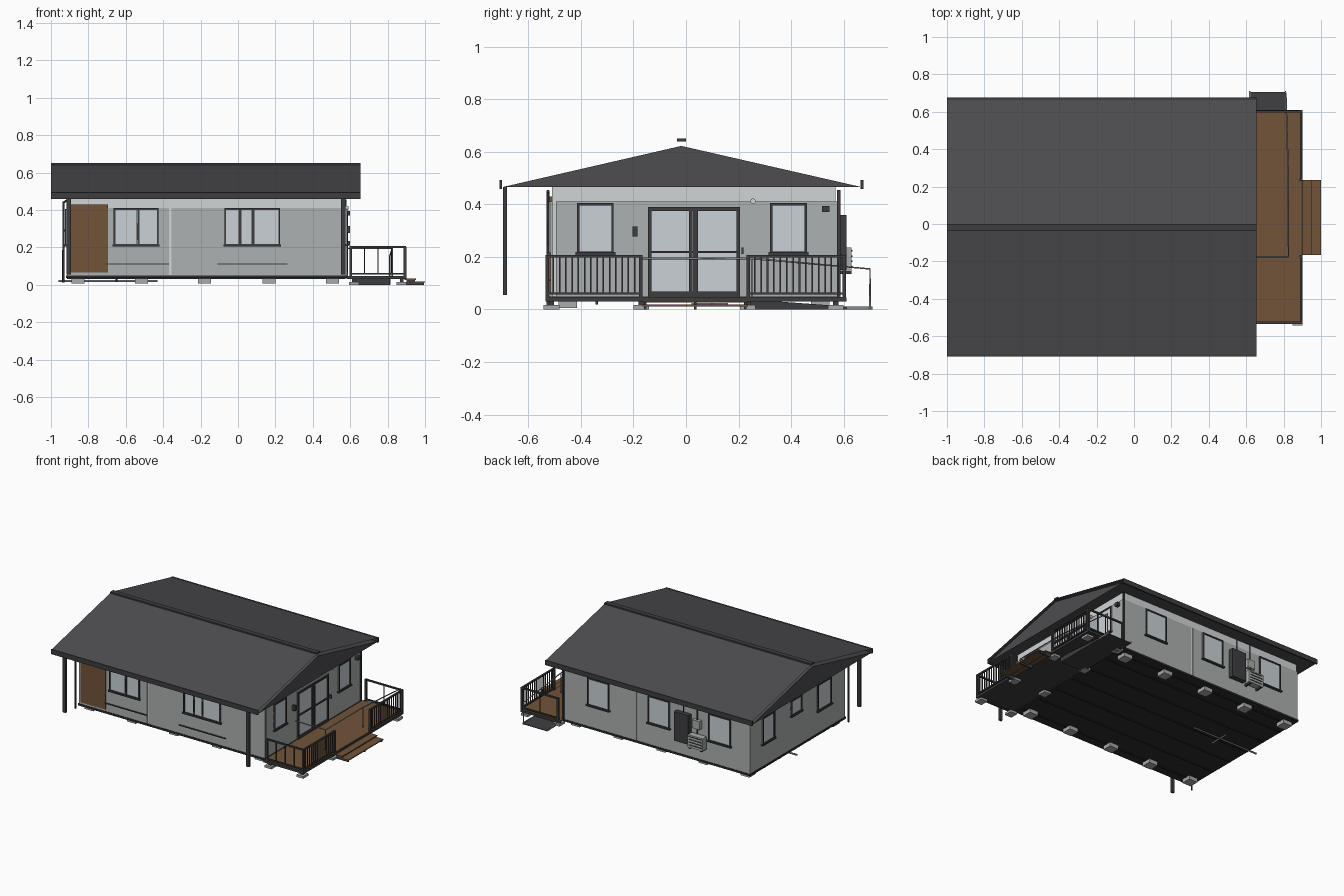
import bpy, bmesh, math
from mathutils import Vector

if "Cube" in bpy.data.objects:
    bpy.data.objects.remove(bpy.data.objects["Cube"])


def mat(name, r, g, b):
    m = bpy.data.materials.new(name)
    m.diffuse_color = (r, g, b, 1)
    m.use_nodes = True
    m.node_tree.nodes["Principled BSDF"].inputs["Base Color"].default_value = m.diffuse_color
    return m


ROOF = mat("roof charcoal", .075, .073, .081)
TRIM = mat("dark trim", .048, .048, .053)
GREY = mat("cladding grey", .42, .44, .44)
WHITE = mat("wall white", .64, .66, .67)
GLASS = mat("window glass", .59, .64, .67)
WOOD = mat("brown wood", .165, .088, .042)
FLOOR = mat("floor black", .026, .026, .029)
STONE = mat("footing concrete", .40, .41, .41)
METAL = mat("rail metal", .24, .26, .28)


def finish(name, bm, m):
    me = bpy.data.meshes.new(name)
    bmesh.ops.recalc_face_normals(bm, faces=bm.faces)
    bm.to_mesh(me)
    bm.free()
    me.materials.append(m)
    ob = bpy.data.objects.new(name, me)
    bpy.context.collection.objects.link(ob)
    return ob


def boxes(name, m, items):
    """One object from boxes given as (x0, x1, y0, y1, z0, z1)."""
    bm = bmesh.new()
    for x0, x1, y0, y1, z0, z1 in items:
        vs = bmesh.ops.create_cube(bm, size=1)["verts"]
        for v in vs:
            v.co = ((x0 + x1) / 2 + v.co.x * (x1 - x0),
                    (y0 + y1) / 2 + v.co.y * (y1 - y0),
                    (z0 + z1) / 2 + v.co.z * (z1 - z0))
    return finish(name, bm, m)


def prism(name, m, profile, x0, x1):
    """Extrude a (y, z) profile along x."""
    bm = bmesh.new()
    f = bm.faces.new([bm.verts.new((x0, y, z)) for y, z in profile])
    r = bmesh.ops.extrude_face_region(bm, geom=[f])
    new = [v for v in r["geom"] if isinstance(v, bmesh.types.BMVert)]
    bmesh.ops.translate(bm, verts=new, vec=(x1 - x0, 0, 0))
    return finish(name, bm, m)


def tube(name, m, paths, r):
    cu = bpy.data.curves.new(name, "CURVE")
    cu.dimensions = "3D"
    cu.bevel_depth, cu.bevel_resolution, cu.use_fill_caps = r, 1, True
    for pts in paths:
        s = cu.splines.new("POLY")
        s.points.add(len(pts) - 1)
        for p, c in zip(s.points, pts):
            p.co = (*c, 1)
    cu.materials.append(m)
    ob = bpy.data.objects.new(name, cu)
    bpy.context.collection.objects.link(ob)


# House extents
X0, X1, Y0, Y1 = -.915, .575, -.515, .575


def on_wall(side, u0, u1, z0, z1, d0, d1):
    """Box on a wall; u runs along it, d is the distance outward."""
    if side == "front":
        return (u0, u1, Y0 - d1, Y0 - d0, z0, z1)
    if side == "back":
        return (u0, u1, Y1 + d0, Y1 + d1, z0, z1)
    if side == "right":
        return (X1 + d0, X1 + d1, u0, u1, z0, z1)
    return (X0 - d1, X0 - d0, u0, u1, z0, z1)


def window(name, side, u0, u1, z0, z1, bars=(), t=.009, sill=True):
    w = lambda a, b, c, d, e=.010: on_wall(side, a, b, c, d, -.004, e)
    boxes(name + "_glass", GLASS, [w(u0, u1, z0, z1, .004)])
    fr = [w(u0, u0 + t, z0, z1), w(u1 - t, u1, z0, z1),
          w(u0, u1, z0, z0 + t), w(u0, u1, z1 - t, z1)]
    fr += [w(b - .004, b + .004, z0, z1, .008) for b in bars]
    if sill:
        fr.append(w(u0 - .006, u1 + .006, z0 - .004, z0 + .006, .016))
    boxes(name + "_frame", TRIM, fr)


# Wall body and grey cladding panels, leaving white bands showing
i = .006
boxes("wall_body", WHITE, [(X0 + i, X1 - i, Y0 + i, Y1 - i, .045, .467)])
boxes("cladding", GREY, [on_wall(s, a, b, .048, .41, -.008, 0) for s, a, b in (
    ("front", X0, -.370), ("front", -.356, X1), ("back", X0, -.02), ("back", -.006, X1),
    ("right", Y0 + .02, Y1 - .006), ("left", Y0 + .006, Y1 - .006))])
boxes("floor_slab", FLOOR, [(X0 - .004, X1 + .004, Y0 - .004, Y1 + .004, .036, .05)])
boxes("floor_joists", FLOOR, [(X0, X1, y - .006, y + .006, .031, .037)
                              for y in (-.45, -.28, -.11, .06, .23, .40, .51)])
boxes("house_footings", STONE, [(x - .035, x + .035, y - .035, y + .035, .006, .033)
                                for x in (-.855, -.515, -.18, .165, .505) for y in (-.45, .51)])

# Roof: solid gable with thin sheets floating just above it
prism("gable_and_soffit", ROOF, [(-.70, .465), (.67, .465), (-.018, .622)], -.998, .653)
for nm, y in (("roof_sheet_front", -.705), ("roof_sheet_back", .67)):
    bm = bmesh.new()
    bm.faces.new([bm.verts.new(c) for c in
                  ((-1, y, .49), (.655, y, .49), (.655, -.018, .645), (-1, -.018, .645))])
    finish(nm, bm, ROOF)
boxes("ridge_cap", TRIM, [(-1, .655, -.035, 0, .639, .651)])
boxes("gutters", TRIM, [(-1, .655, -.709, -.699, .458, .493), (-1, .655, .664, .675, .458, .493)])
boxes("porch_posts", TRIM, [(x - .012, x + .012, -.696, -.680, .055, .466) for x in (-.906, .563)])
tube("downpipe", TRIM, [[(-.934, -.525, .012), (-.934, -.525, .44), (-.915, -.525, .45)]], .006)
boxes("corner_trim", TRIM, [(X1 - .006, X1 + .006, Y1, Y1 + .012, .045, .455)])

# Front wall: door, windows, thin rails
boxes("front_door", WOOD, [on_wall("front", -.895, -.695, .065, .43, -.008, .006)])
window("front_window_left", "front", -.665, -.425, .21, .41, (-.54, -.53))
window("front_window_right", "front", -.072, .225, .21, .41, (.008, .016, .076, .084))
boxes("window_latches", TRIM, [on_wall("front", x, x + .006, .24, .33, 0, .012) for x in (-.537, .01, .078)])
boxes("front_rails", TRIM, [on_wall("front", a, b, .108, .114, 0, .008)
                            for a, b in ((-.71, -.37), (-.11, .265))])

# Right wall: glazed double door, windows, lamp, boxes
window("right_window_front", "right", -.415, -.275, .212, .405)
window("right_window_back", "right", .32, .46, .212, .405)
window("terrace_door", "right", -.145, .205, .046, .39, (.03,), .013, False)
boxes("terrace_door_leaves", TRIM, [
    on_wall("right", a, b, c, d, 0, .012) for a, b, c, d in (
        (.012, .024, .05, .385), (.034, .046, .05, .385), (-.14, .20, .214, .223),
        (-.14, .20, .05, .068), (-.14, .20, .374, .386))])
boxes("wall_lamp_and_vents", TRIM, [on_wall("right", a, b, c, d, 0, .025) for a, b, c, d in (
    (-.203, -.184, .278, .315), (.518, .545, .37, .394), (.212, .219, .21, .235))])
bm = bmesh.new()
bmesh.ops.create_cone(bm, cap_ends=True, segments=16, radius1=.010, radius2=.010, depth=.02)
ob = finish("round_vent", bm, WHITE)
ob.rotation_euler = (0, math.pi / 2, 0)
ob.location = (X1 + .006, .255, .412)

# Back and left walls
for k, (a, b) in enumerate(((.21, .385), (-.275, -.10), (-.765, -.585))):
    window(f"back_window_{k}", "back", a, b, .205, .405)
for k, (a, b, z) in enumerate(((.30, .44, .21), (-.01, .11, .29), (-.35, -.19, .21))):
    window(f"left_window_{k}", "left", a, b, z, .405)
boxes("back_cabinet", TRIM, [on_wall("back", -.445, -.33, .15, .36, 0, .035)])
boxes("heat_pump", STONE, [on_wall("back", -.575, -.455, .145, .235, .01, .055)])
boxes("heat_pump_grille", TRIM, [on_wall("back", -.565, -.465, z, z + .006, .05, .058)
                                 for z in (.16, .18, .20, .22)]
      + [on_wall("back", x, x + .012, .135, .147, 0, .055) for x in (-.565, -.475)])
boxes("meter_box", STONE, [on_wall("back", -.53, -.47, .275, .335, 0, .025)])
tube("service_pipes", TRIM, [[(x, Y1 + .01, .235), (x, Y1 + .01, .45)] for x in (-.39, -.50)], .004)
tube("drain_pipe", METAL, [[(-.96, .10, .02), (-.43, .10, .02)],
                           [(-.65, .02, .02), (-.65, .16, .02)]], .006)
tube("drain_outlet", TRIM, [[(-.65, -.34, .018), (-.65, -.34, .045)]], .005)

# Terrace deck, footings, steps
boxes("deck_boards", WOOD, [(.58, .895, -.53, .605, .041, .048)])
boxes("deck_frame", TRIM, [(.58, .9, -.535, -.522, .03, .046), (.58, .9, .597, .61, .03, .046),
                           (.888, .9, -.535, .61, .03, .046), (.59, .89, -.52, .595, .034, .041)])
boxes("deck_footings", STONE, [(x - .027, x + .027, y - .03, y + .03, 0, .016)
                               for x in (.62, .875) for y in (-.512, -.17, .235, .57)])
boxes("deck_feet", TRIM, [(x - .01, x + .01, y - .01, y + .01, .012, .036)
                          for x in (.62, .875) for y in (-.512, -.17, .235, .57)])
boxes("step_treads", WOOD, [(.89, .952, -.165, .235, .026, .033), (.942, 1, -.165, .235, .011, .018)])
boxes("step_stringers", TRIM, [(a, b, y, y + .01, 0, z) for y in (-.16, .03, .22)
                               for a, b, z in ((.90, .945, .026), (.945, .995, .011))])

# Railings with balusters
H = .207


def railing(name, p, q, n):
    p, q = Vector(p), Vector(q)
    t, items = .006, []
    lo = (min(p.x, q.x) - t, max(p.x, q.x) + t, min(p.y, q.y) - t, max(p.y, q.y) + t)
    items += [(*lo, H - .010, H), (*lo, .056, .064)]
    for k in range(n + 1):
        c = p.lerp(q, k / n)
        w = .007 if k in (0, n) else .003
        items.append((c.x - w, c.x + w, c.y - w, c.y + w, .035 if w > .005 else .058, H - .004))
    boxes(name, TRIM, items)


railing("railing_right_front", (.893, -.528), (.893, -.172), 15)
railing("railing_right_back", (.893, .237), (.893, .602), 15)
railing("railing_front", (.893, -.528), (.603, -.528), 4)
railing("railing_back", (.893, .602), (.603, .602), 2)

# Ramp and its handrail
prism("ramp", TRIM, [(.22, .032), (.30, .034), (.707, .004), (.707, 0), (.22, 0)], .62, .812)
boxes("ramp_curbs", METAL, [(x, x + .006, .612, .71, 0, .012) for x in (.616, .808)])
tube("handrail", METAL, [[(.585, -.175, .194), (.825, -.175, .194), (.825, .25, .194),
                          (.812, .70, .154), (.812, .70, .002)],
                         [(.825, -.175, .045), (.825, -.175, .194)],
                         [(.825, .25, .045), (.825, .25, .194)]], .004)
